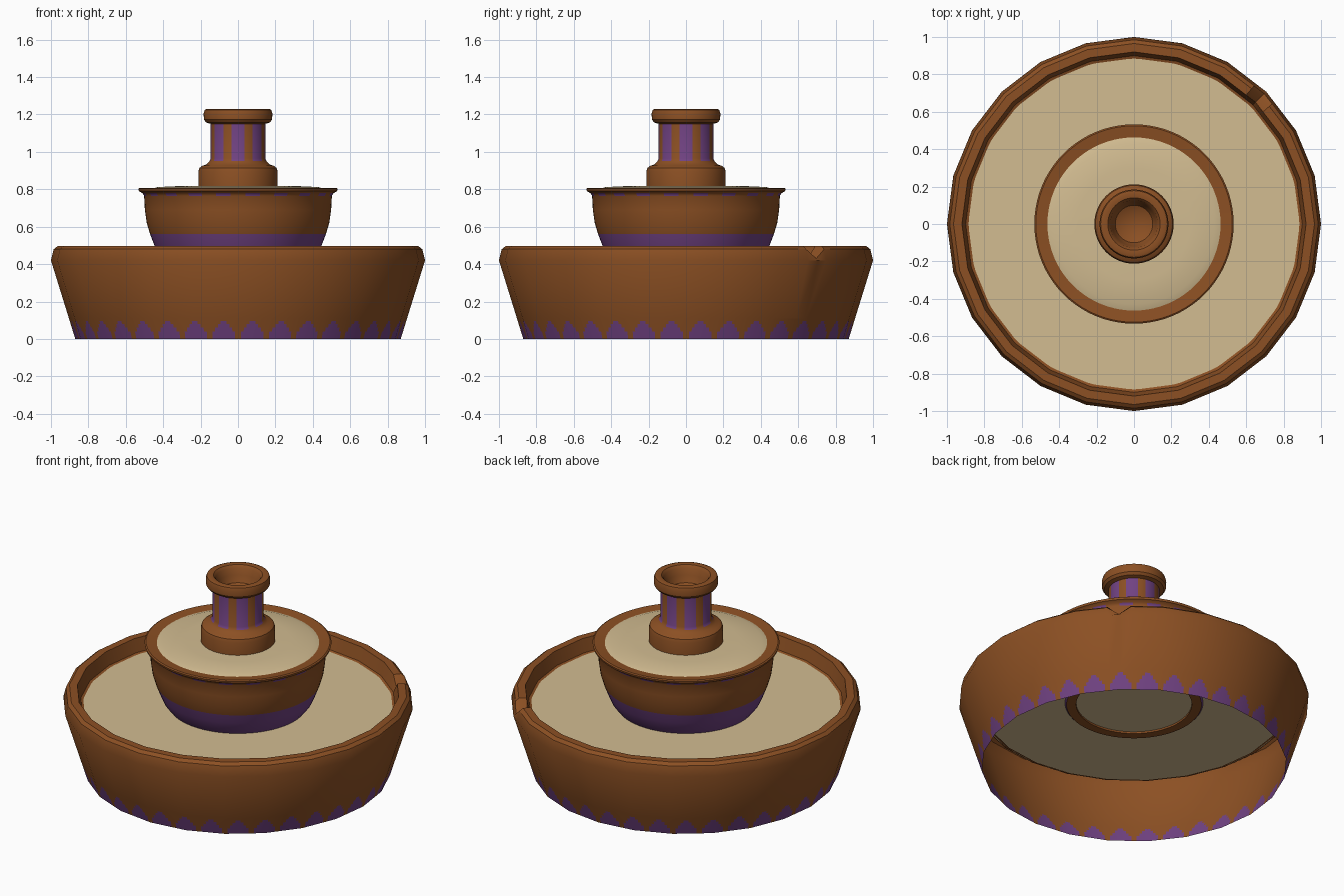
import bpy, math
from mathutils import Vector

if "Cube" in bpy.data.objects:
    bpy.data.objects.remove(bpy.data.objects["Cube"])

def material(name, rgb):
    m = bpy.data.materials.new(name)
    m.diffuse_color = (*rgb, 1)
    m.use_nodes = True
    m.node_tree.nodes["Principled BSDF"].inputs["Base Color"].default_value = m.diffuse_color
    return m

BROWN = material("warm brown", (0.262, 0.08, 0.017))
PURPLE = material("dusty purple", (0.165, 0.055, 0.225))
WATER = material("pale tan", (0.645, 0.503, 0.283))

def lathe(name, profile, angles, mats, rule=None, shape=None):
    """Revolve (r, z) points; r = 0 makes a pole. rule(angle, z, r) picks a material."""
    verts, faces, rings = [], [], []
    n = len(angles)
    for r, z in profile:
        if r == 0:
            rings.append([len(verts)] * n)
            verts.append((0, 0, z))
            continue
        rings.append(list(range(len(verts), len(verts) + n)))
        for a in angles:
            rr, zz = shape(r, z, a) if shape else (r, z)
            t = math.radians(a)
            verts.append((rr * math.cos(t), rr * math.sin(t), zz))
    for lo, hi in zip(rings, rings[1:]):
        for i in range(n):
            j = (i + 1) % n
            f = list(dict.fromkeys((lo[i], lo[j], hi[j], hi[i])))
            faces.append(f)
    me = bpy.data.meshes.new(name)
    me.from_pydata(verts, [], faces)
    for m in mats:
        me.materials.append(m)
    if rule:
        for p in me.polygons:
            c = p.center
            a = math.degrees(math.atan2(c.y, c.x)) % 360
            p.material_index = rule(a, c.z, math.hypot(c.x, c.y))
    ob = bpy.data.objects.new(name, me)
    bpy.context.collection.objects.link(ob)
    bpy.ops.object.select_all(action='DESELECT')
    ob.select_set(True)
    bpy.context.view_layer.objects.active = ob
    bpy.ops.object.shade_smooth_by_angle(angle=math.radians(35))
    return ob

def ring(n):
    return [360 * i / n for i in range(n)]

# 24-sided basin wall and rim, with a small V notch at the back right corner
def facet(r, z, a):
    d = a % 15 - 7.5
    rr = r * math.cos(math.radians(7.5)) / math.cos(math.radians(d))
    if a == 45 and z > 0.43:
        z = 0.43
    return rr, z

rim_angles = sorted(ring(24) + [41, 49])
lathe("basin", [(0.904, 0.11), (1.0, 0.42), (0.985, 0.48), (0.965, 0.496), (0.92, 0.496),
                (0.90, 0.415), (0.87, 0.404)], rim_angles, [BROWN], shape=facet)

# painted scallops round the foot of the basin
def scallop(a, z, r):
    d = abs(a % 10 - 5)
    half = 3.9 if z < 0.04 else 3.0 if z < 0.06 else 2.4 if z < 0.08 else 1.4
    return 1 if d < half and z < 0.098 else 0

foot_z = [0, 0.02, 0.04, 0.06, 0.08, 0.096, 0.11]
foot = lathe("basin_foot", [(0.87 + 0.034 * z / 0.11, z) for z in foot_z],
             ring(360), [BROWN, PURPLE], scallop, facet)
foot.data.normals_split_custom_set_from_vertices(
    [Vector((v.co.x, v.co.y, -0.28)).normalized() for v in foot.data.vertices])

# lower water surface
lathe("lower_water", [(0.884, 0.41), (0.45, 0.411), (0, 0.411)], ring(72), [WATER])

# upper bowl with painted base band and small dashes under the lip
def bowl_paint(a, z, r):
    if z < 0.558 and r > 0.386:
        return 1
    if 0.765 < z < 0.782 and r > 0.49 and abs(a % 18 - 9) < 4.5:
        return 1
    return 0

lathe("upper_bowl", [(0.33, 0.412), (0.33, 0.40), (0.385, 0.40), (0.425, 0.45), (0.447, 0.50),
                     (0.47, 0.56), (0.488, 0.62), (0.498, 0.69), (0.502, 0.765), (0.51, 0.779),
                     (0.53, 0.79), (0.533, 0.803), (0.525, 0.808), (0.46, 0.80)],
      ring(80), [BROWN, PURPLE], bowl_paint)

# upper water surface, slightly domed
lathe("upper_water", [(0.467, 0.799), (0.43, 0.812), (0.3, 0.818), (0, 0.82)], ring(64), [WATER])

# central pillar with eight painted stripes and a hollow top
def stripes(a, z, r):
    return 1 if 0.955 < z < 1.15 and r > 0.135 and abs((a + 22.5) % 45 - 22.5) < 13.5 else 0

lathe("pillar", [(0.212, 0.81), (0.212, 0.895), (0.206, 0.915), (0.19, 0.926), (0.168, 0.933),
                 (0.153, 0.95), (0.146, 0.965), (0.146, 1.15), (0.17, 1.157), (0.182, 1.172),
                 (0.184, 1.205), (0.178, 1.225), (0.165, 1.23), (0.14, 1.226), (0.126, 1.21),
                 (0.118, 1.17), (0.10, 1.13), (0.06, 1.11), (0, 1.105)],
      ring(80), [BROWN, PURPLE], stripes)
